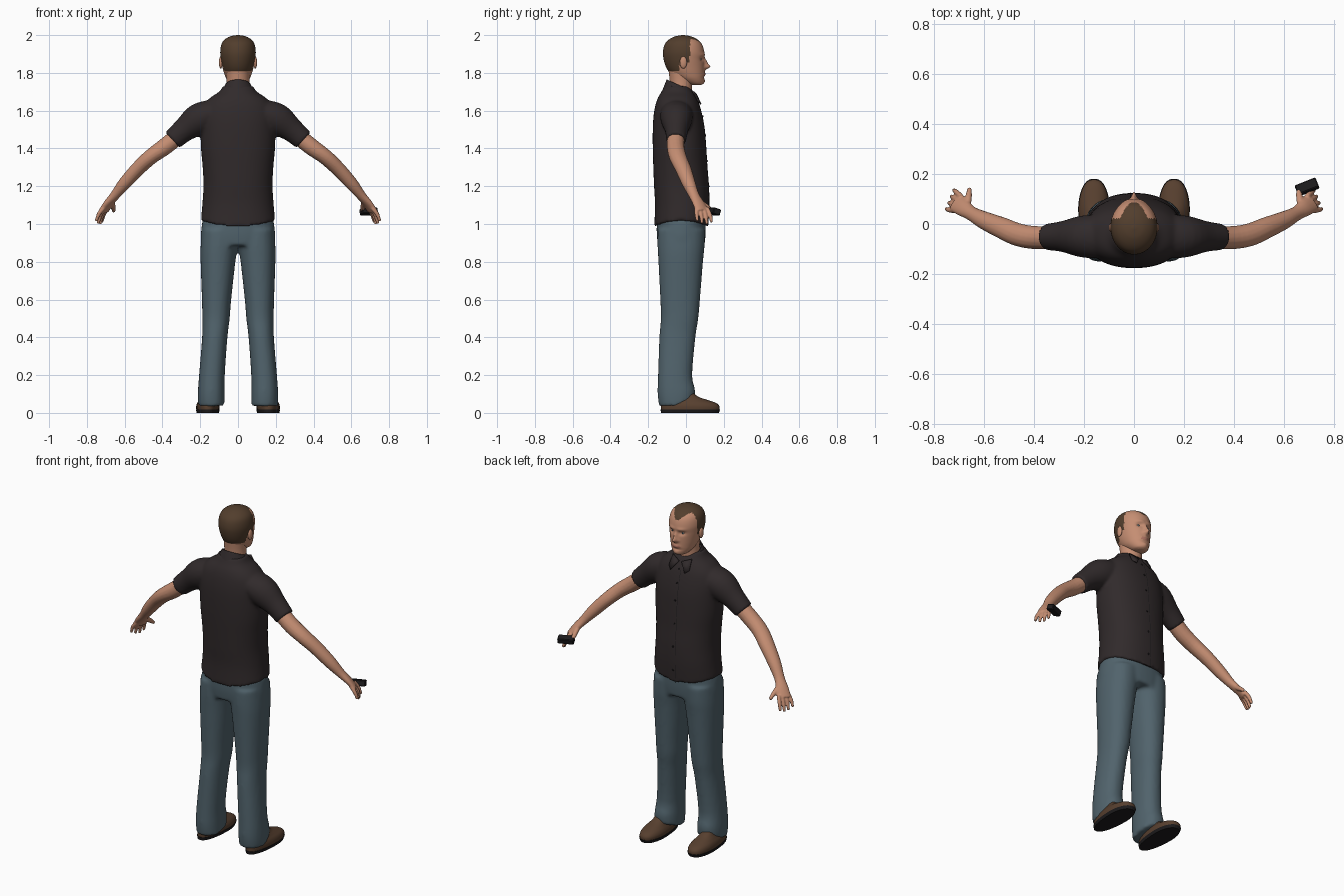
import bpy, bmesh, math
from mathutils import Vector, Matrix

if "Cube" in bpy.data.objects:
    bpy.data.objects.remove(bpy.data.objects["Cube"])


def material(name, rgb):
    m = bpy.data.materials.new(name)
    m.diffuse_color = (*rgb, 1)
    m.use_nodes = True
    m.node_tree.nodes["Principled BSDF"].inputs["Base Color"].default_value = m.diffuse_color
    return m


SKIN = material("skin", (0.56, 0.27, 0.17))
HAIR = material("brown_hair", (0.085, 0.048, 0.026))
CLOTH = material("dark_shirt", (0.030, 0.023, 0.024))
DENIM = material("blue_denim", (0.082, 0.125, 0.150))
LEATHER = material("brown_leather", (0.095, 0.050, 0.028))
BLACK = material("black", (0.012, 0.011, 0.012))
WHITE = material("eye_white", (0.65, 0.62, 0.60))
IRIS = material("eye_blue", (0.06, 0.15, 0.20))
LIP = material("lip", (0.42, 0.17, 0.12))


def refine(rows, steps):
    """Catmull-Rom interpolation of number tuples."""
    out = []
    for i in range(len(rows) - 1):
        a, b, c, d = (rows[min(max(k, 0), len(rows) - 1)] for k in range(i - 1, i + 3))
        for s in range(steps):
            t = s / steps
            out.append(tuple(0.5 * (2 * q + (r - p) * t + (2 * p - 5 * q + 4 * r - w) * t * t
                       + (3 * q - p - 3 * r + w) * t ** 3) for p, q, r, w in zip(a, b, c, d)))
    return out + [rows[-1]]


def skin_rings(bm, rings, cap=True):
    loops = [[bm.verts.new(p) for p in ring] for ring in rings]
    n = len(loops[0])
    for lo, hi in zip(loops, loops[1:]):
        for i in range(n):
            bm.faces.new((lo[i], lo[(i + 1) % n], hi[(i + 1) % n], hi[i]))
    if cap:
        bm.faces.new(loops[0][::-1])
        bm.faces.new(loops[-1])


def loft(bm, rows, steps=4, n=32, power=2.0, warp=None, cap=True):
    """Horizontal rounded sections given as (z, x0, x1, y0, y1)."""
    rings = []
    for z, x0, x1, y0, y1 in refine(rows, steps):
        ring = []
        for i in range(n):
            a = 2 * math.pi * i / n
            c, s = math.cos(a), math.sin(a)
            x = (x0 + x1) / 2 + (x1 - x0) / 2 * math.copysign(abs(c) ** (2 / power), c)
            y = (y0 + y1) / 2 + (y1 - y0) / 2 * math.copysign(abs(s) ** (2 / power), s)
            p = Vector((x, y, z))
            ring.append(warp(p) if warp else p)
        rings.append(ring)
    skin_rings(bm, rings, cap)


def tube(bm, pts, steps=4, n=16):
    """Tube along (x, y, z, horizontal radius, other radius)."""
    pts = refine(pts, steps)
    rings = []
    for i, p in enumerate(pts):
        t = Vector(pts[min(i + 1, len(pts) - 1)][:3]) - Vector(pts[max(i - 1, 0)][:3])
        t.normalize()
        u = t.cross(Vector((0, 0, 1))).normalized()
        v = t.cross(u)
        rings.append([Vector(p[:3]) + u * p[3] * math.cos(2 * math.pi * k / n)
                      + v * p[4] * math.sin(2 * math.pi * k / n) for k in range(n)])
    skin_rings(bm, rings)


def ball(bm, centre, size):
    bmesh.ops.create_uvsphere(bm, u_segments=16, v_segments=10, radius=1,
                              matrix=Matrix.Translation(centre) @ Matrix.Diagonal((*size, 1)))


def finish(bm, name, mats, voxel=0, smooth=True, side=1):
    if side < 0:
        bmesh.ops.scale(bm, vec=(-1, 1, 1), verts=bm.verts)
    bmesh.ops.recalc_face_normals(bm, faces=bm.faces)
    for f in bm.faces:
        f.smooth = smooth
    me = bpy.data.meshes.new(name)
    bm.to_mesh(me)
    bm.free()
    for m in mats:
        me.materials.append(m)
    ob = bpy.data.objects.new(name, me)
    bpy.context.collection.objects.link(ob)
    if voxel:
        r = ob.modifiers.new("blend", 'REMESH')
        r.mode, r.voxel_size, r.use_smooth_shade = 'VOXEL', voxel, True
        s = ob.modifiers.new("soften", 'SMOOTH')
        s.factor, s.iterations = 0.5, 5
    return ob


def sym(rows):
    return [(z, -w, w, a, b) for z, w, a, b in rows]


# Shirt: torso and sleeves blended together, hem lifted at the sides
torso = sym([(0.985, .197, -.168, .118), (1.1, .189, -.164, .124), (1.2, .183, -.169, .122),
             (1.3, .187, -.173, .114), (1.4, .196, -.176, .108), (1.5, .198, -.176, .100),
             (1.57, .196, -.172, .088), (1.63, .180, -.162, .072), (1.67, .145, -.148, .055),
             (1.70, .100, -.130, .038), (1.73, .080, -.115, .015)])


def hem(p):
    k = max(0, (1.1 - p.z) / 0.115)
    return Vector((p.x, p.y, p.z + 0.035 * k * (p.x / 0.2) ** 2))


bm = bmesh.new()
loft(bm, torso, n=48, power=2.25, warp=hem)
for s in (1, -1):
    tube(bm, [(s * .09, -.05, 1.605, .085, .06), (s * .2, -.05, 1.558, .085, .085),
              (s * .285, -.05, 1.498, .062, .064), (s * .348, -.052, 1.443, .053, .056)], n=24)
finish(bm, "shirt", [CLOTH], 0.009)

# Collar: band sloping to the front, with two folded points
bm = bmesh.new()
loft(bm, [(1.670, -.098, .098, -.125, .050), (1.705, -.084, .084, -.113, .043),
          (1.737, -.068, .068, -.102, .036)], cap=False,
     warp=lambda p: Vector((p.x, p.y, p.z - 0.45 * (p.y + .04))))
bmesh.ops.delete(bm, geom=[f for f in bm.faces if f.calc_center_median().y > .02
                           and abs(f.calc_center_median().x) < .012], context='FACES')
for s in (1, -1):
    bm.faces.new([bm.verts.new(p) for p in ((s * .008, .052, 1.685), (s * .062, .030, 1.705),
                                            (s * .066, .062, 1.648), (s * .046, .077, 1.632))])
ob = finish(bm, "collar", [CLOTH])
m = ob.modifiers.new("thickness", 'SOLIDIFY')
m.thickness = 0.006

# Front seam of the shirt and its buttons
bm = bmesh.new()
line = [(r[0], r[4] + .001) for r in refine(torso, 3) if r[0] < 1.65]
for (z0, y0), (z1, y1) in zip(line, line[1:]):
    bm.faces.new([bm.verts.new(p) for p in ((-.016, y0, z0), (-.013, y0, z0),
                                            (-.013, y1, z1), (-.016, y1, z1))])
for z, y in line[2::4]:
    ball(bm, (0, y, z), (.005, .003, .005))
finish(bm, "shirt_seam", [BLACK])

# Trousers: hips and both legs, cuffs lifted over the shoes


def cuff(p):
    k = max(0, (0.2 - p.z) / 0.165)
    return Vector((p.x, p.y, p.z + 0.035 * k * max(0, (p.y + .06) / .1)))


bm = bmesh.new()
loft(bm, sym([(.885, .196, -.148, .098), (.95, .197, -.155, .104), (1.03, .186, -.154, .104)]),
     n=40, power=2.3)
for s in (1, -1):
    rows = [(.035, .070, .212, -.142, .045), (.10, .070, .213, -.150, .048),
            (.2, .070, .206, -.148, .033), (.4, .056, .190, -.141, .050),
            (.5, .044, .189, -.133, .065), (.6, .036, .191, -.136, .074),
            (.8, .014, .198, -.146, .090), (.88, .002, .198, -.150, .098), (.97, 0, .192, -.15, .1)]
    loft(bm, [(z, s * a, s * b, c, d) for z, a, b, c, d in rows], power=2.2, warp=cuff)
finish(bm, "trousers", [DENIM], 0.01)

# Shoes with soles, narrower at the heel


def taper(p):
    k = 0.8 + 0.2 * min(1, max(0, (p.y + .13) / .2))
    return Vector((.16 + (p.x - .16) * k, p.y, p.z))


for s, label in ((1, "right"), (-1, "left")):
    bm = bmesh.new()
    loft(bm, [(.016, .098, .222, -.132, .178), (.035, .097, .223, -.132, .177),
              (.052, .103, .218, -.128, .160), (.068, .112, .208, -.122, .115),
              (.086, .118, .200, -.115, .065), (.12, .122, .196, -.11, .02)],
         power=2.4, warp=taper)
    finish(bm, label + "_shoe", [LEATHER], side=s)
    bm = bmesh.new()
    loft(bm, [(0, .100, .220, -.132, .174), (.018, .095, .225, -.135, .181)],
         steps=1, power=2.4, warp=taper)
    finish(bm, label + "_sole", [BLACK], smooth=False, side=s)

    # Arm, palm, fingers and thumb
    bm = bmesh.new()
    tube(bm, [(.27, -.05, 1.505, .045, .045), (.38, -.055, 1.415, .046, .045),
              (.46, -.044, 1.357, .046, .041), (.53, -.015, 1.292, .043, .038),
              (.60, .015, 1.215, .036, .034), (.65, .042, 1.153, .029, .025),
              (.685, .066, 1.110, .036, .020), (.712, .086, 1.068, .040, .016)])
    for i in range(4):
        k = i - 1.5
        long = (.012, 0, -.004, .006)[i]
        tube(bm, [(.702 - .007 * k, .082 + .019 * k, 1.085, .011, .012),
                  (.724 - .009 * k, .092 + .024 * k, 1.045 + long / 2, .0105, .011),
                  (.736 - .010 * k, .098 + .025 * k, 1.003 + long, .008, .008)], n=10)
    tube(bm, [(.668, .062, 1.125, .014, .014), (.662, .105, 1.095, .014, .014),
              (.657, .143, 1.066, .009, .009)], n=10)
    finish(bm, label + "_arm", [SKIN], 0.0045, side=s)

# Handheld device
bm = bmesh.new()
bmesh.ops.create_cube(bm, size=1, matrix=Matrix.Translation((.692, .148, 1.066))
                      @ Matrix.Rotation(.38, 4, 'Z') @ Matrix.Rotation(-.3, 4, 'X')
                      @ Matrix.Diagonal((.09, .042, .034, 1)))
bmesh.ops.bevel(bm, geom=bm.edges[:], offset=.004, segments=1, affect='EDGES')
finish(bm, "handheld_device", [BLACK], smooth=False)

# Neck
bm = bmesh.new()
loft(bm, sym([(1.64, .075, -.09, .045), (1.70, .064, -.085, .032), (1.76, .060, -.086, .035),
              (1.83, .064, -.095, .04)]))
finish(bm, "neck", [SKIN])


# Head: nose, brow, eye sockets, lips and chin pushed out of a rounded loft
def bump(p, x, z, wx, wz):
    return math.exp(-((abs(p.x) - x) / wx) ** 2 - ((p.z - z) / wz) ** 2)


def face(p):
    if p.y > 0.02:
        d = .029 * bump(p, 0, 1.833, .011, .014) + .014 * bump(p, 0, 1.858, .009, .018)
        d += .004 * bump(p, .016, 1.828, .007, .008) - .010 * bump(p, .033, 1.873, .017, .012)
        d += .005 * bump(p, .03, 1.896, .025, .009) + .006 * bump(p, 0, 1.793, .022, .009)
        d += .005 * bump(p, 0, 1.755, .02, .012) - .004 * bump(p, 0, 1.775, .03, .006)
        return Vector((p.x, p.y + d, p.z))
    return p


bm = bmesh.new()
loft(bm, sym([(1.736, .022, .035, .080), (1.745, .042, .000, .092), (1.77, .062, -.050, .097),
              (1.80, .074, -.085, .098), (1.83, .082, -.105, .098), (1.87, .090, -.118, .097),
              (1.91, .094, -.122, .097), (1.95, .088, -.113, .085), (1.975, .072, -.092, .064),
              (1.993, .042, -.058, .028), (2.0, .006, -.022, -.010)]), steps=8, n=96, warp=face)
for f in bm.faces:
    x, y, z = f.calc_center_median()
    hairline = .022 + .066 * max(0, 1 - (abs(x) / .055) ** 2)
    if (z > 1.89 and y < hairline) or (z > 1.857 and y < .016) or (z > 1.812 and y < -.035):
        f.material_index = 1
    elif y > .06 and abs(x) < .025 and abs(z - 1.792) < .007:
        f.material_index = 2
finish(bm, "head", [SKIN, HAIR, LIP])

# Ears
bm = bmesh.new()
for s in (1, -1):
    ball(bm, (s * .091, -.014, 1.855), (.010, .019, .032))
finish(bm, "ears", [SKIN])

# Eyes
bm = bmesh.new()
for s in (1, -1):
    ball(bm, (s * .033, .074, 1.873), (.012, .008, .006))
finish(bm, "eyes", [WHITE])
bm = bmesh.new()
for s in (1, -1):
    ball(bm, (s * .033, .0795, 1.873), (.005, .0035, .005))
finish(bm, "irises", [IRIS])
